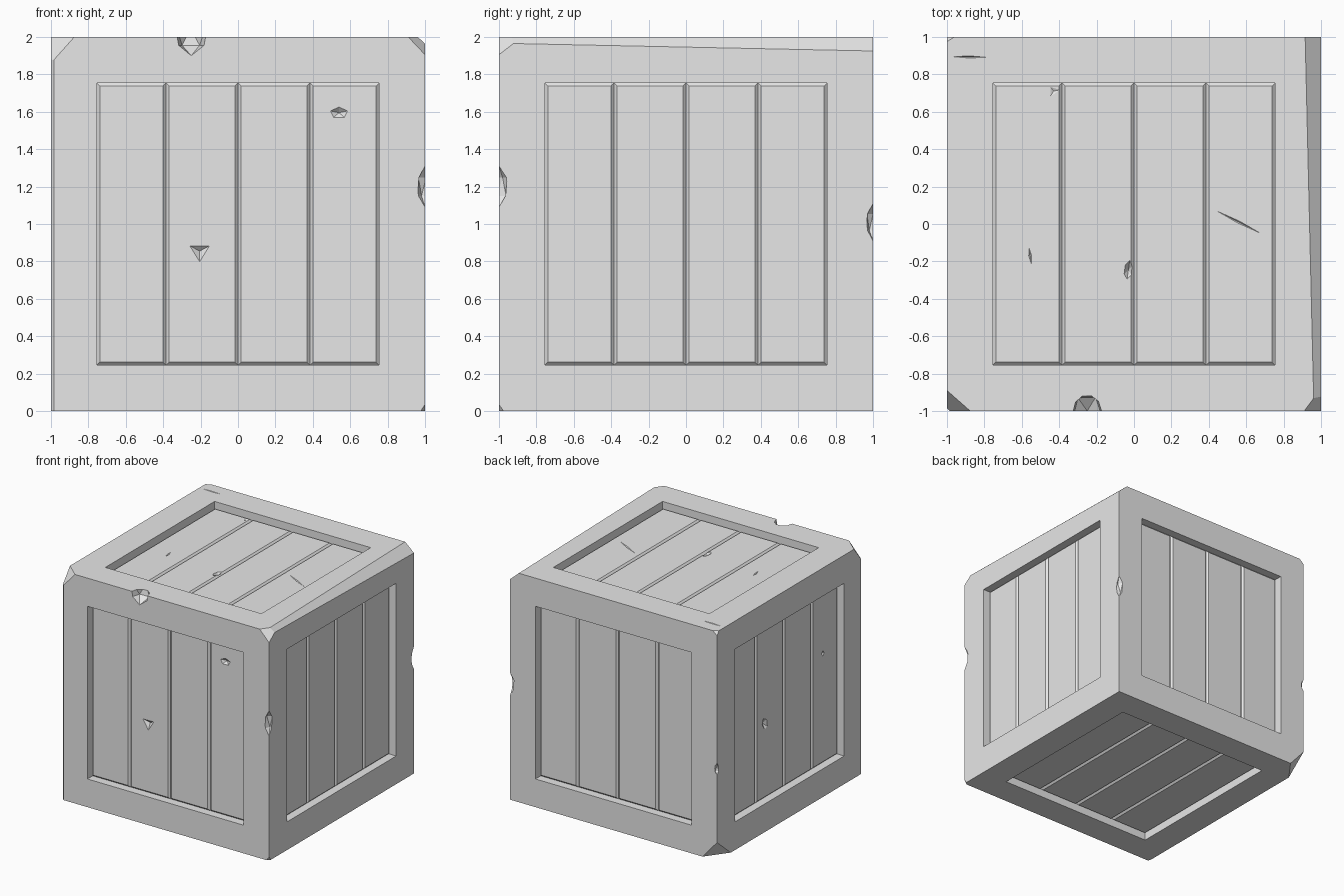
import bpy
import bmesh
from math import radians
from mathutils import Matrix, Vector

cube = bpy.data.objects.get("Cube")
if cube:
    bpy.data.objects.remove(cube, do_unlink=True)

GREY = (0.8, 0.8, 0.8, 1)
grey = bpy.data.materials.new("light_grey")
grey.use_nodes = True
grey.diffuse_color = GREY
for node in grey.node_tree.nodes:
    if node.type == 'BSDF_PRINCIPLED':
        node.inputs["Base Color"].default_value = GREY

HALF = 0.754      # half width of each recess
FLOOR = 0.9       # recess floor, measured from the crate centre
BOARD = 0.944     # outer surface of the boards
BEVEL = 0.016
X, Y, Z = Vector((1, 0, 0)), Vector((0, 1, 0)), Vector((0, 0, 1))


def frame_of(u, v):
    """Matrix from side coordinates (across, along, outward) to crate coordinates."""
    return Matrix((u, v, u.cross(v))).transposed().to_4x4()


SIDES = {"front": frame_of(X, Z), "right": frame_of(Y, Z), "back": frame_of(-X, Z),
         "left": frame_of(-Y, Z), "top": frame_of(X, Y), "bottom": frame_of(-X, Y)}


def add_box(bm, m, centre, size):
    mat = m @ Matrix.Translation(centre) @ Matrix.Diagonal((*size, 1))
    return bmesh.ops.create_cube(bm, size=1, matrix=mat)["verts"]


def add_dent(bm, m, level, u, v, ru, rv, depth, angle=0, sides=4):
    """Pointed pit or scratch, its tip pushed into the surface."""
    lift = 0.004
    mat = (m @ Matrix.Translation((u, v, level + lift - depth / 2))
           @ Matrix.Rotation(radians(angle), 4, 'Z') @ Matrix.Diagonal((ru, rv, 1, 1)))
    bmesh.ops.create_cone(bm, cap_ends=True, segments=sides, radius1=0, radius2=1,
                          depth=depth, matrix=mat)


def add_chip(bm, centre, size, angle):
    mat = (Matrix.Translation(centre) @ Matrix.Diagonal((*size, 1))
           @ Matrix.Rotation(radians(angle), 4, 'Z'))
    bmesh.ops.create_icosphere(bm, subdivisions=1, radius=1.05, matrix=mat)


def to_object(name, bm):
    bmesh.ops.remove_doubles(bm, verts=bm.verts[:], dist=1e-6)
    bmesh.ops.recalc_face_normals(bm, faces=bm.faces[:])
    mesh = bpy.data.meshes.new(name)
    bm.to_mesh(mesh)
    bm.free()
    mesh.transform(Matrix.Translation((0, 0, 1)))
    mesh.materials.append(grey)
    obj = bpy.data.objects.new(name, mesh)
    bpy.context.scene.collection.objects.link(obj)
    return obj


def cut(obj, bm):
    """Subtract the cutter shapes and keep only the result."""
    cutter = to_object("cutter", bm)
    cutter.hide_render = True
    mod = obj.modifiers.new("cut", 'BOOLEAN')
    mod.operation, mod.solver, mod.object = 'DIFFERENCE', 'EXACT', cutter
    bpy.context.view_layer.update()
    graph = bpy.context.evaluated_depsgraph_get()
    result = bpy.data.meshes.new_from_object(obj.evaluated_get(graph))
    obj.modifiers.clear()
    obj.data = result
    bpy.data.objects.remove(cutter, do_unlink=True)


# Crate body: a block with worn corners and edges sliced off
bm = bmesh.new()
bmesh.ops.create_cube(bm, size=2)
SLICES = [
    ((-1, -1, 0.86), (-0.875, -1, 1), (-1, -0.89, 1)),        # top front corner
    ((0.962, -1, 1), (0.915, 1, 1), (1, 1, 0.925)),           # long top edge
    ((0.91, -1, 1), (1, -1, 0.905), (1, -0.92, 0.967)),       # other top front corner
    ((-0.985, -1, 0), (-0.985, -1, 1), (-1, -0.985, 0)),      # upright edge
    ((-0.96, 1, 1), (-1, 0.975, 1), (-1, 1, 0.965)),          # top back corner
    ((0.977, -1, -1), (1, -0.975, -1), (1, -1, -0.965)),      # bottom front corner
    ((-0.86, 1, -1), (-1, 0.81, -1), (-1, 1, -0.84)),         # bottom back corner
]
for a, b, c in SLICES:
    a, b, c = Vector(a), Vector(b), Vector(c)
    normal = (b - a).cross(c - a).normalized()
    if normal.dot(a) < 0:
        normal.negate()
    bmesh.ops.bisect_plane(bm, geom=bm.verts[:] + bm.edges[:] + bm.faces[:],
                           plane_co=a, plane_no=normal, clear_outer=True)
    rim = [e for e in bm.edges if e.is_boundary]
    bmesh.ops.holes_fill(bm, edges=rim, sides=0)
body = to_object("crate_frame", bm)

# Recesses, edge chips and a scratch in the frame
bm = bmesh.new()
for m in SIDES.values():
    add_box(bm, m, (0, 0, FLOOR + 0.1), (2 * HALF, 2 * HALF, 0.2))
add_chip(bm, (-0.25, -1, 1), (0.085, 0.095, 0.095), 20)
add_chip(bm, (1, -1, 0.2), (0.042, 0.046, 0.105), 10)
add_chip(bm, (1, 1, 0.01), (0.04, 0.037, 0.095), 35)
add_chip(bm, (-1, 1, -0.2), (0.025, 0.025, 0.05), 15)
add_dent(bm, SIDES["top"], 1, -0.88, 0.893, 0.13, 0.009, 0.012, -1)
cut(body, bm)

# Dents in the boards: across, along, half sizes, depth, angle, sides
DENTS = {
    "front": [(-0.205, -0.145, 0.07, 0.065, 0.03, 180, 3),
              (0.54, 0.595, 0.055, 0.035, 0.03, 0, 5)],
    "left": [(-0.26, -0.1, 0.04, 0.065, 0.03, 20, 5),
             (0.54, 0.21, 0.02, 0.03, 0.02, 0, 4)],
    "top": [(-0.03, -0.245, 0.025, 0.055, 0.045, -8, 6),
            (0.56, 0.01, 0.195, 0.01, 0.012, -27, 4),
            (-0.555, -0.17, 0.012, 0.065, 0.012, 8, 4),
            (-0.43, 0.71, 0.055, 0.04, 0.012, 35, 3)],
}

# Four bevelled boards inside every recess
SEAMS = (-HALF, -0.385, 0, 0.385, HALF)
for side, m in SIDES.items():
    bm = bmesh.new()
    for lo, hi in zip(SEAMS, SEAMS[1:]):
        depth = BOARD - FLOOR + 0.005
        verts = add_box(bm, Matrix.Identity(4), ((lo + hi) / 2, 0, BOARD - depth / 2),
                        (hi - lo - 0.001, 2 * HALF - 0.001, depth))
        outer = {v for v in verts if v.co.z > BOARD - 0.001}
        edges = [e for e in bm.edges if all(v in outer for v in e.verts)]
        bmesh.ops.bevel(bm, geom=edges, offset=BEVEL, segments=1, affect='EDGES')
    bm.transform(m)
    boards = to_object(side + "_boards", bm)
    if side in DENTS:
        bm = bmesh.new()
        for u, v, ru, rv, depth, angle, sides in DENTS[side]:
            add_dent(bm, m, BOARD, u, v, ru, rv, depth, angle, sides)
        cut(boards, bm)
